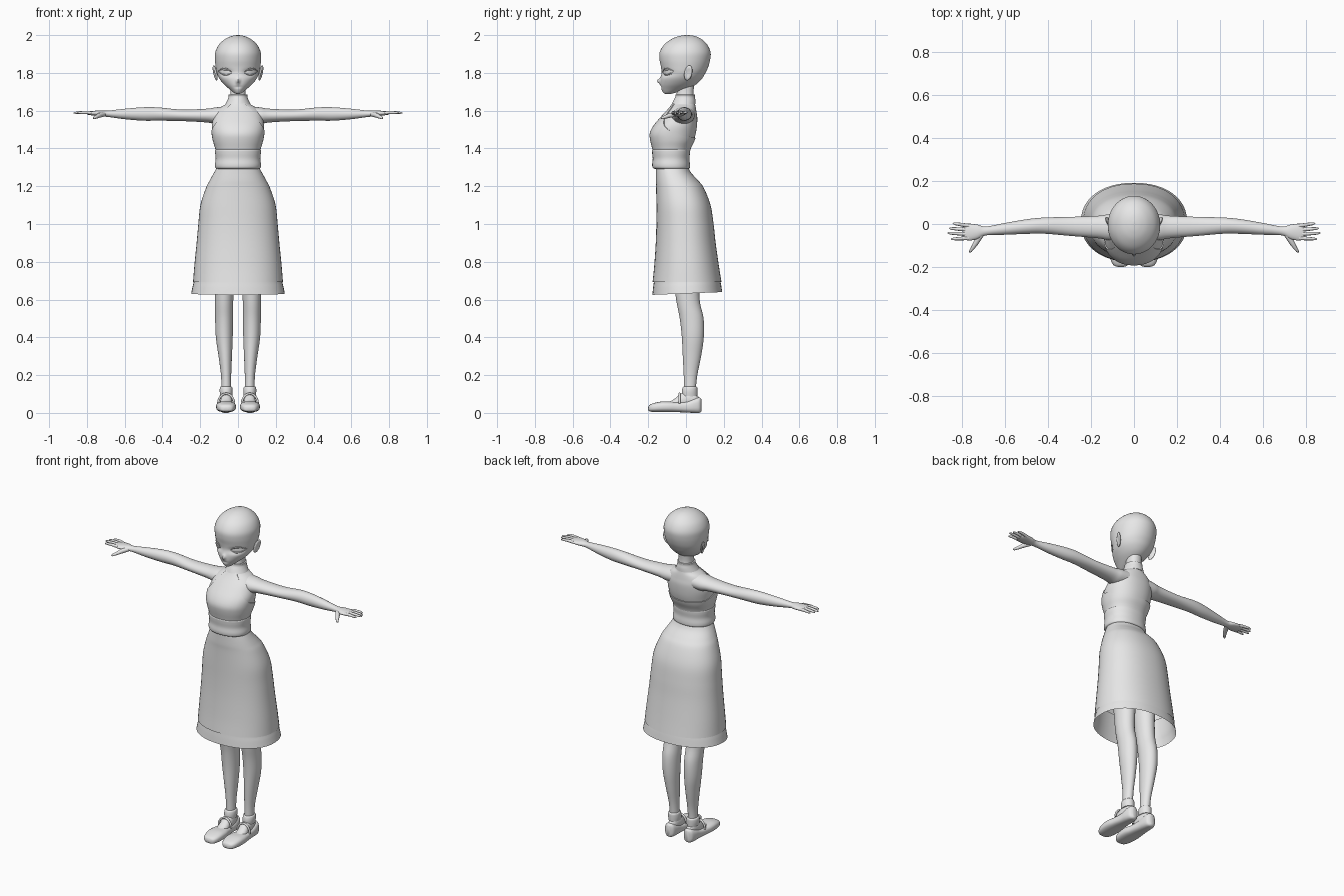
import bpy, math
from mathutils import Vector

cube = bpy.data.objects.get("Cube")
if cube:
    bpy.data.objects.remove(cube)

grey = bpy.data.materials.new("light_grey")
grey.use_nodes = True
COLOUR = (0.8, 0.8, 0.8, 1)
grey.diffuse_color = COLOUR
grey.node_tree.nodes["Principled BSDF"].inputs["Base Color"].default_value = COLOUR


def finish(ob, mirror=False, angle=50):
    ob.data.materials.append(grey)
    bpy.ops.object.select_all(action="DESELECT")
    ob.select_set(True)
    bpy.context.view_layer.objects.active = ob
    bpy.ops.object.shade_smooth_by_angle(angle=math.radians(angle))
    if mirror:
        ob.modifiers.new("Mirror", "MIRROR")
    return ob


def mesh_object(name, verts, faces, **opts):
    me = bpy.data.meshes.new(name)
    me.from_pydata(verts, [], faces)
    ob = bpy.data.objects.new(name, me)
    bpy.context.collection.objects.link(ob)
    return finish(ob, **opts)


def smooth_rows(rows, steps=5):
    """Catmull-Rom resampling of section rows (position, lo/hi, lo/hi)."""
    rows = [Vector(r) for r in rows]
    out = []
    for i in range(len(rows) - 1):
        p0, p1, p2, p3 = (rows[min(max(j, 0), len(rows) - 1)] for j in range(i - 1, i + 3))
        for s in range(steps):
            t = s / steps
            out.append(p1 + (p2 - p0) * (t / 2) + (p0 * 2 - p1 * 5 + p2 * 4 - p3) * (t * t / 2)
                       + (p1 * 3 - p0 - p2 * 3 + p3) * (t ** 3 / 2))
    return out + [rows[-1]]


def section(row, a, power=2):
    """Point on a rounded section; angle 0 is the front or underside."""
    t, ulo, uhi, vlo, vhi = row
    s, c = math.sin(a), -math.cos(a)
    u = (ulo + uhi) / 2 + (uhi - ulo) / 2 * math.copysign(abs(s) ** (2 / power), s)
    v = (vlo + vhi) / 2 + (vhi - vlo) / 2 * math.copysign(abs(c) ** (2 / power), c)
    return t, u, v


ORDER = {"z": lambda t, u, v: (u, v, t), "x": lambda t, u, v: (t, u, v), "y": lambda t, u, v: (u, t, v)}


def grid_faces(rings, seg):
    return [(r * seg + i, r * seg + (i + 1) % seg, (r + 1) * seg + (i + 1) % seg, (r + 1) * seg + i)
            for r in range(rings - 1) for i in range(seg)]


def tube(name, rows, axis="z", seg=32, power=2, caps=True, warp=None, **opts):
    rows = smooth_rows(rows)
    verts = [ORDER[axis](*section(r, math.tau * i / seg, power)) for r in rows for i in range(seg)]
    if warp:
        verts = [warp(*v) for v in verts]
    faces = grid_faces(len(rows), seg)
    if axis == "y":
        faces = [f[::-1] for f in faces]
    if caps:
        last = len(verts) - seg
        ends = [tuple(range(seg))[::-1], tuple(range(last, last + seg))]
        faces += [e[::-1] for e in ends] if axis == "y" else ends
    return mesh_object(name, verts, faces, **opts)


def sym(z, half, front, back):
    return z, -half, half, front, back


def rod(name, points, depth, mirror=True):
    """Tapered rod through (x, y, z, radius) points."""
    cu = bpy.data.curves.new(name, "CURVE")
    cu.dimensions, cu.bevel_depth, cu.bevel_resolution, cu.use_fill_caps = "3D", depth, 3, True
    sp = cu.splines.new("POLY")
    sp.points.add(len(points) - 1)
    for p, (x, y, z, r) in zip(sp.points, points):
        p.co, p.radius = (x, y, z, 1), r
    ob = bpy.data.objects.new(name, cu)
    bpy.context.collection.objects.link(ob)
    bpy.ops.object.select_all(action="DESELECT")
    ob.select_set(True)
    bpy.context.view_layer.objects.active = ob
    bpy.ops.object.convert(target="MESH")
    return finish(bpy.context.object, mirror)


# Head with nose, mouth and eye sockets pressed into the face
def bump(x, z, cx, cz, rx, rz):
    return math.exp(-((x - cx) / rx) ** 2 - ((z - cz) / rz) ** 2)


def face_shape(x, y, z):
    if y < -0.03:
        y += 0.014 * bump(abs(x), z, 0.065, 1.8, 0.03, 0.016)
        y -= 0.018 * bump(x, z, 0, 1.757, 0.009, 0.014)
        y += 0.004 * bump(x, z, 0, 1.725, 0.018, 0.005)
    return x, y, z


HEAD = [sym(1.688, .008, -.108, -.085), sym(1.695, .022, -.12, -.055), sym(1.715, .047, -.13, .01),
        sym(1.74, .075, -.135, .055), sym(1.77, .099, -.135, .085), sym(1.8, .112, -.129, .103),
        sym(1.83, .118, -.132, .117), sym(1.87, .122, -.14, .128), sym(1.91, .12, -.139, .13),
        sym(1.95, .101, -.115, .112), sym(1.98, .067, -.075, .08), sym(1.995, .033, -.035, .046),
        sym(2.0, .004, 0, .012)]
tube("head", HEAD, seg=80, warp=face_shape)


def face_point(x, z, lift):
    return x, -0.012 - 0.115 * math.sqrt(max(0, 1 - (x / 0.117) ** 2)) - lift, z


# Eyelids and eyeballs
for part, height, lift in (("upper_eyelid", 0.019, 0.002), ("lower_eyelid", -0.016, -0.002)):
    pts = []
    for i in range(13):
        t = i / 12
        x = 0.032 + 0.074 * t
        z = 1.801 + 0.008 * t + height * math.sin(math.pi * t)
        pts.append((*face_point(x, z, lift), 0.3 + math.sin(math.pi * t)))
    rod(part, pts, 0.0025)

bpy.ops.mesh.primitive_uv_sphere_add(segments=24, ring_count=12, radius=1, location=(0, 0, 0))
eye = bpy.context.object
eye.name = "eyes"
for v in eye.data.vertices:
    x = 0.066 + 0.034 * v.co.x
    v.co = face_point(x, 1.804 + 0.016 * v.co.z, -0.009 + 0.004 * -v.co.y)
finish(eye, True)

# Ears
bpy.ops.mesh.primitive_uv_sphere_add(segments=20, ring_count=12, radius=1)
ear = bpy.context.object
ear.name = "ears"
for v in ear.data.vertices:
    p = v.co.copy()
    dish = 0.006 * max(0, 1 - 2.2 * (p.y ** 2 + p.z ** 2)) if p.x > 0 else 0
    v.co = (0.121 + 0.009 * p.x + 0.008 * p.z - dish + 0.006 * p.y,
            0.012 + 0.021 * p.y + 0.006 * p.z, 1.8 + 0.04 * p.z)
finish(ear, True)

# Bare torso and neck
BODY = [sym(1.28, .108, -.155, .01), sym(1.38, .112, -.17, .015), sym(1.44, .128, -.184, .04),
        sym(1.48, .135, -.187, .052), sym(1.52, .138, -.168, .058), sym(1.56, .132, -.135, .06),
        sym(1.59, .122, -.108, .056), sym(1.615, .098, -.085, .052), sym(1.635, .064, -.07, .048),
        sym(1.66, .046, -.056, .044), sym(1.7, .04, -.048, .04), sym(1.75, .04, -.045, .045)]
tube("torso", BODY, seg=48, power=2.2)

# Halter bodice: follows the torso up to an edge that falls from neck to back
EDGE = [(0, 1.655), (.5, 1.65), (.6, 1.61), (.74, 1.56), (1.05, 1.522), (1.4, 1.495), (2, 1.465), (3.15, 1.455)]
DENSE = smooth_rows(BODY)


def row_at(z):
    for a, b in zip(DENSE, DENSE[1:]):
        if a[0] <= z <= b[0]:
            return a.lerp(b, (z - a[0]) / (b[0] - a[0]))


def edge_at(a):
    for (a0, z0), (a1, z1) in zip(EDGE, EDGE[1:]):
        if a0 <= a <= a1:
            return z0 + (z1 - z0) * (a - a0) / (a1 - a0)


def bodice():
    seg, rings, verts = 96, 24, []
    for r in range(rings):
        for i in range(seg):
            a = math.tau * i / seg
            top = edge_at(min(a, math.tau - a))
            row = row_at(1.37 + (top - 1.37) * min(r / (rings - 2), 1))
            grow = 0.005 if r < rings - 1 else -0.002
            verts.append(ORDER["z"](*section(row + Vector((0, -grow, grow, -grow, grow)), a, 2.2)))
    mesh_object("halter_bodice", verts, grid_faces(rings, seg))


bodice()
tube("collar", [sym(1.635, .066, -.076, .051), sym(1.655, .056, -.066, .05), sym(1.672, .05, -.057, .047),
                sym(1.684, .05, -.055, .047), sym(1.685, .04, -.046, .04)])

# Waistband
tube("waistband", [sym(1.292, .112, -.165, .012), sym(1.298, .12, -.176, .02), sym(1.315, .122, -.179, .021),
                   sym(1.345, .118, -.176, .018), sym(1.375, .121, -.179, .021), sym(1.392, .121, -.179, .021),
                   sym(1.397, .112, -.168, .014)], seg=48, power=2.2)

# Skirt and its underlayer, both open below
tube("skirt", [sym(1.3, .112, -.16, .012), sym(1.27, .128, -.16, .028), sym(1.23, .15, -.16, .065),
               sym(1.19, .17, -.158, .095), sym(1.1, .199, -.157, .13), sym(1, .21, -.157, .146),
               sym(.9, .219, -.16, .157), sym(.78, .231, -.168, .174), sym(.692, .238, -.177, .188)][::-1],
     seg=48, power=2.2, caps=False)


def hem_tilt(x, y, z):
    return x, y, z + 0.04 * y


tube("underskirt", [sym(.632, .248, -.178, .192), sym(.67, .24, -.174, .186), sym(.71, .231, -.169, .179),
                    sym(.8, .222, -.16, .165)], seg=48, power=2.2, caps=False, warp=hem_tilt)

# Legs and socks
tube("legs", [(.06, .035, .087, -.005, .055), (.12, .036, .088, -.01, .052), (.2, .036, .09, -.012, .06),
              (.3, .032, .103, -.017, .08), (.4, .028, .117, -.022, .094), (.5, .026, .121, -.033, .093),
              (.6, .025, .122, -.052, .072), (.75, .015, .125, -.07, .072), (.95, .006, .14, -.09, .08),
              (1.15, .002, .13, -.09, .06)], mirror=True)
tube("sock_cuffs", [(.09, .03, .094, -.022, .06), (.115, .028, .097, -.022, .061), (.135, .03, .095, -.017, .06),
                    (.14, .038, .087, -.008, .052)], seg=24, mirror=True)
tube("feet", [(-.11, .035, .09, .02, .055), (-.07, .032, .094, .02, .068), (-.03, .031, .093, .02, .1),
              (0, .03, .092, .02, .115), (.04, .035, .087, .02, .11), (.07, .045, .08, .02, .08)],
     axis="y", seg=24, mirror=True)

# Strapped shoes
tube("shoes", [(-.2, .05, .075, .016, .03), (-.193, .03, .094, .008, .042), (-.17, .017, .108, .005, .052),
               (-.13, .011, .115, .004, .06), (-.09, .012, .115, .004, .06), (-.05, .02, .109, .004, .058),
               (0, .026, .102, .002, .062), (.04, .028, .1, 0, .075), (.07, .034, .093, 0, .082),
               (.082, .05, .077, .008, .072)], axis="y", power=2.7, mirror=True)
strap = [(0.063 + 0.042 * math.cos(math.pi * i / 12), -0.035, 0.05 + 0.052 * math.sin(math.pi * i / 12), 1)
         for i in range(13)]
rod("shoe_straps", strap, 0.006)

# Arms and palms
tube("arms", [(.07, -.075, .048, 1.53, 1.622), (.12, -.075, .045, 1.53, 1.617), (.17, -.066, .038, 1.538, 1.61),
              (.3, -.055, .033, 1.545, 1.606), (.42, -.045, .03, 1.547, 1.617), (.5, -.046, .022, 1.547, 1.618),
              (.6, -.05, .005, 1.555, 1.61), (.69, -.053, -.012, 1.567, 1.6), (.73, -.07, -.003, 1.57, 1.601),
              (.775, -.077, .001, 1.575, 1.598), (.8, -.06, -.015, 1.58, 1.593)],
     axis="x", seg=28, mirror=True)

# Fingers and thumbs
FINGERS = {"little_fingers": (.77, -.008, .845, .003), "ring_fingers": (.775, -.027, .862, -.02),
           "middle_fingers": (.775, -.047, .87, -.042), "index_fingers": (.77, -.066, .853, -.07)}
for name, (x0, y0, x1, y1) in FINGERS.items():
    path = [(x0 + (x1 - x0) * t, y0 + (y1 - y0) * t, 1.587 + 0.004 * math.sin(3 * t), r)
            for t, r in ((0, 1), (.4, .95), (.8, .75), (.95, .5), (1, .15))]
    rod(name, path, 0.009)
rod("thumbs", [(.71, -.045, 1.582, 1.2), (.735, -.085, 1.575, 1.15), (.752, -.112, 1.566, .8),
               (.763, -.127, 1.561, .6), (.767, -.133, 1.56, .15)], 0.011)
